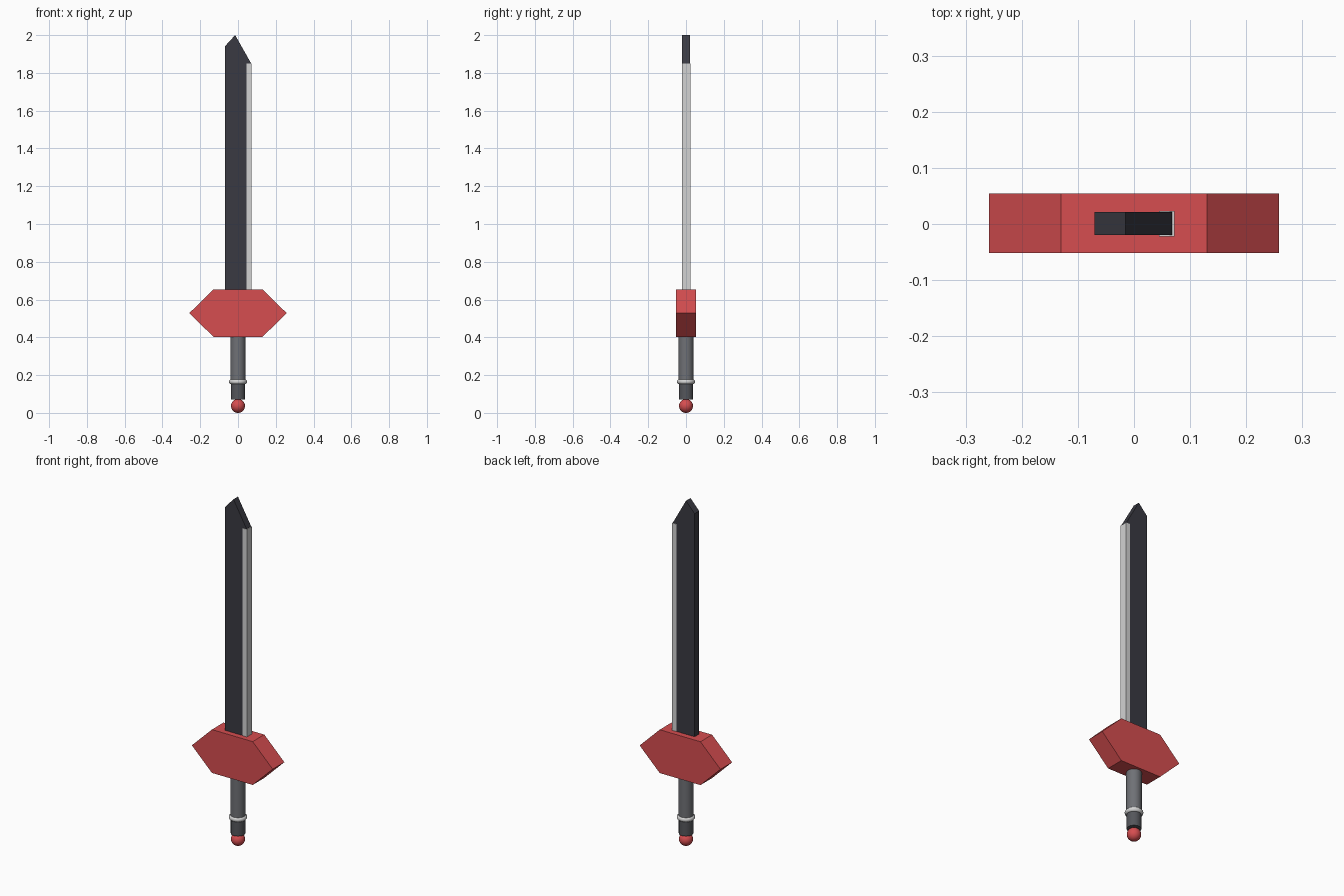
import bpy
import bmesh
import math

cube = bpy.data.objects.get("Cube")
if cube:
    bpy.data.objects.remove(cube, do_unlink=True)


def material(name, r, g, b):
    m = bpy.data.materials.new(name)
    m.use_nodes = True
    m.diffuse_color = (r, g, b, 1)
    m.node_tree.nodes["Principled BSDF"].inputs["Base Color"].default_value = (r, g, b, 1)
    return m


red = material("red", 0.67, 0.075, 0.08)
black = material("blade black", 0.042, 0.042, 0.054)
silver = material("silver", 0.65, 0.65, 0.65)
grey = material("grip grey", 0.16, 0.165, 0.18)
dark_grey = material("dark grey", 0.09, 0.093, 0.105)


def prism(name, outline, y0, y1, mat):
    """Extrude an x-z outline along y."""
    bm = bmesh.new()
    face = bm.faces.new([bm.verts.new((x, y0, z)) for x, z in outline])
    side = bmesh.ops.extrude_face_region(bm, geom=[face])
    verts = [v for v in side["geom"] if isinstance(v, bmesh.types.BMVert)]
    bmesh.ops.translate(bm, verts=verts, vec=(0, y1 - y0, 0))
    bmesh.ops.recalc_face_normals(bm, faces=bm.faces)
    mesh = bpy.data.meshes.new(name)
    bm.to_mesh(mesh)
    bm.free()
    obj = bpy.data.objects.new(name, mesh)
    bpy.context.collection.objects.link(obj)
    mesh.materials.append(mat)
    return obj


def finish(name, mat):
    """Name, colour and smooth the active primitive."""
    obj = bpy.context.object
    obj.name = name
    obj.data.materials.append(mat)
    bpy.ops.object.shade_smooth_by_angle(angle=math.radians(40))
    return obj


def cylinder(name, radius, z0, z1, mat):
    bpy.ops.mesh.primitive_cylinder_add(vertices=32, radius=radius, depth=z1 - z0,
                                        location=(0, 0, (z0 + z1) / 2))
    return finish(name, mat)


# Blade with an off-centre point, and its bright cutting edge
prism("blade", [(-0.07, 0.6), (0.068, 0.6), (0.068, 1.853), (-0.015, 2.0), (-0.07, 1.94)],
      -0.02, 0.021, black)
prism("cutting_edge", [(0.045, 0.6), (0.072, 0.6), (0.072, 1.85), (0.045, 1.85)],
      -0.022, 0.023, silver)

# Hexagonal guard
prism("guard", [(-0.258, 0.528), (-0.13, 0.403), (0.13, 0.403),
                (0.258, 0.528), (0.13, 0.653), (-0.13, 0.653)], -0.052, 0.054, red)

# Grip, its lower cap, the ring between them and the pommel ball
cylinder("grip", 0.04, 0.16, 0.41, grey)
cylinder("grip_cap", 0.038, 0.07, 0.165, dark_grey)
bpy.ops.mesh.primitive_torus_add(major_radius=0.034, minor_radius=0.014, major_segments=32,
                                 minor_segments=12, location=(0, 0, 0.165))
finish("grip_ring", silver)
bpy.ops.mesh.primitive_uv_sphere_add(segments=32, ring_count=16, radius=0.037,
                                     location=(0, 0, 0.037))
finish("pommel", red)
